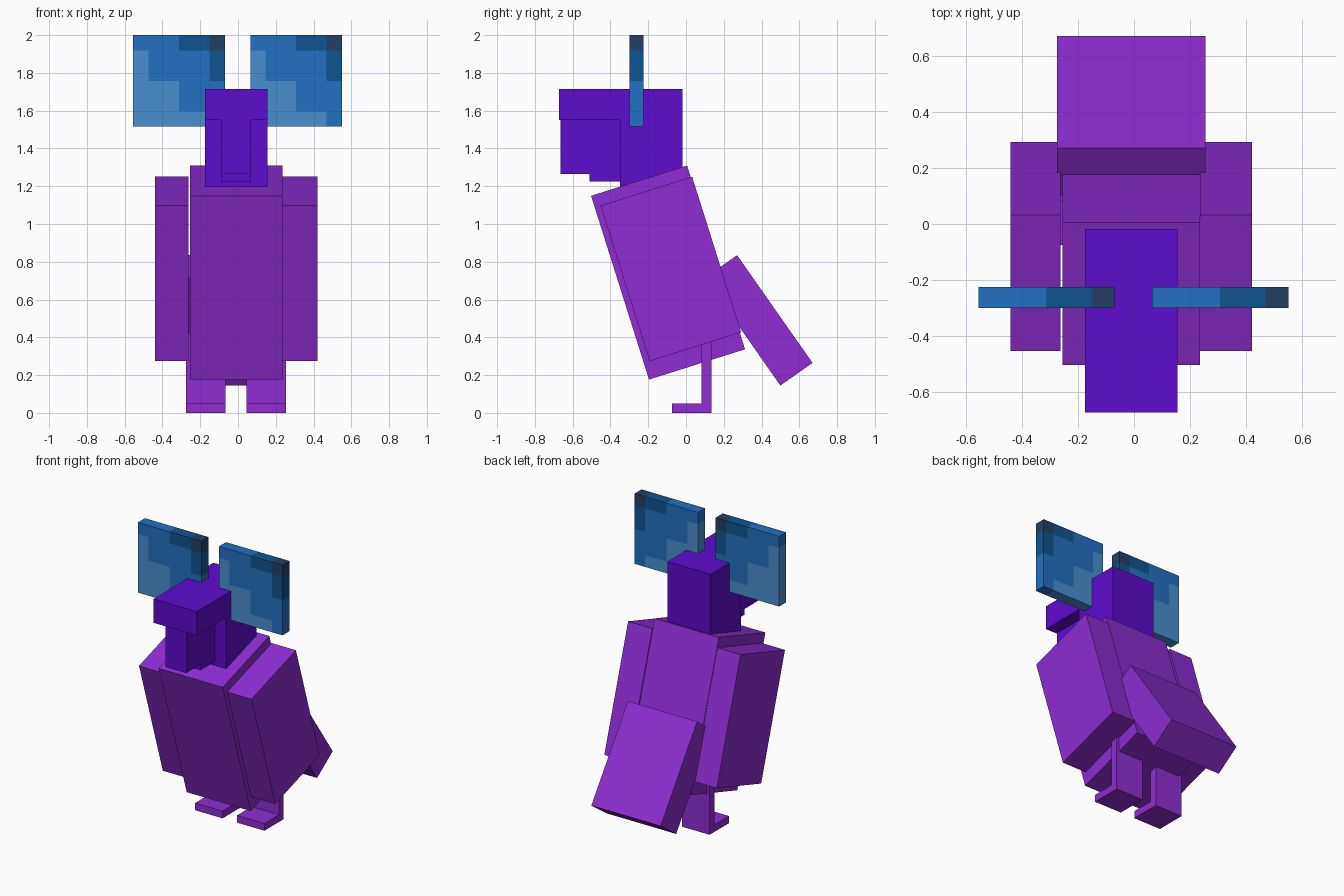
import bpy, bmesh
from math import radians
from mathutils import Matrix, Vector

default = bpy.data.objects.get("Cube")
if default:
    bpy.data.objects.remove(default, do_unlink=True)


def material(name, rgb):
    linear = [((c / 255 + 0.055) / 1.055) ** 2.4 for c in rgb] + [1]
    mat = bpy.data.materials.new(name)
    mat.use_nodes = True
    mat.diffuse_color = linear
    mat.node_tree.nodes["Principled BSDF"].inputs["Base Color"].default_value = linear
    return mat


PURPLE = material("plum purple", (142, 45, 210))
VIOLET = material("deep violet", (93, 12, 205))
BLUES = [material("light blue", (72, 142, 208)),
         material("mid blue", (34, 112, 194)),
         material("dark blue", (15, 85, 144)),
         material("navy", (36, 64, 98))]


def finish(name, bm, mats):
    mesh = bpy.data.meshes.new(name)
    bm.to_mesh(mesh)
    bm.free()
    for mat in mats:
        mesh.materials.append(mat)
    obj = bpy.data.objects.new(name, mesh)
    bpy.context.collection.objects.link(obj)
    return obj


def cuboid(center, size, tilt=0):
    bm = bmesh.new()
    place = (Matrix.Translation(center) @ Matrix.Rotation(radians(tilt), 4, 'X')
             @ Matrix.Diagonal((*size, 1)))
    bmesh.ops.create_cube(bm, size=1, matrix=place)
    return bm


def tilted_box(name, xs, yz, depth, height, tilt, mat):
    center = ((xs[0] + xs[1]) / 2, *yz)
    finish(name, cuboid(center, (xs[1] - xs[0], depth, height), tilt), [mat])


def box(name, xs, ys, zs, mat):
    tilted_box(name, xs, (sum(ys) / 2, sum(zs) / 2), ys[1] - ys[0], zs[1] - zs[0], 0, mat)


# Leaning body, folded wings and tail
LEAN = 17.5
tilted_box("body", (-0.255, 0.235), (-0.095, 0.743), 0.533, 1.02, LEAN, PURPLE)
for side, xs in (("right", (-0.44, -0.262)), ("left", (0.235, 0.42))):
    tilted_box(side + "_wing", xs, (-0.08, 0.762), 0.508, 0.864, LEAN, PURPLE)
tilted_box("tail", (-0.275, 0.255), (0.385, 0.49), 0.208, 0.696, 35, PURPLE)

# Legs and feet
for side, xs in (("right", (-0.275, -0.065)), ("left", (0.045, 0.255))):
    box(side + "_leg", xs, (0.083, 0.135), (0, 0.42), PURPLE)
    box(side + "_foot", xs, (-0.075, 0.083), (0, 0.05), PURPLE)

# Head with overhanging brow, and two-step beak
HEAD = (-0.175, 0.155)
BEAK = (-0.09, 0.07)
box("head", HEAD, (-0.35, -0.018), (1.195, 1.55), VIOLET)
box("brow", HEAD, (-0.672, -0.018), (1.55, 1.715), VIOLET)
box("upper_beak", BEAK, (-0.665, -0.51), (1.265, 1.55), VIOLET)
box("lower_beak", BEAK, (-0.51, -0.35), (1.225, 1.55), VIOLET)

# Crest plates: a six by six grid of coloured cells, listed top row first
PATTERN = ("MMMDDN", "LMMMMD", "LMMMMD", "LLLMMM", "LLLMMM", "LLLLLM")
CELLS = len(PATTERN)


def crest(name, left):
    size, bottom = 0.485, 1.515
    cell = size / CELLS
    bm = cuboid((left + size / 2, -0.262, bottom + size / 2), (size, 0.076, size))
    for i in range(1, CELLS):
        for point, normal in (((left + i * cell, 0, 0), (1, 0, 0)),
                              ((0, 0, bottom + i * cell), (0, 0, 1))):
            bmesh.ops.bisect_plane(bm, geom=bm.verts[:] + bm.edges[:] + bm.faces[:],
                                   plane_co=Vector(point), plane_no=Vector(normal))
    for face in bm.faces:
        c = face.calc_center_median()
        col = min(CELLS - 1, max(0, int((c.x - left) / cell)))
        row = min(CELLS - 1, max(0, int((bottom + size - c.z) / cell)))
        face.material_index = "LMDN".index(PATTERN[row][col])
    finish(name, bm, BLUES)


crest("right_crest", -0.555)
crest("left_crest", 0.065)
